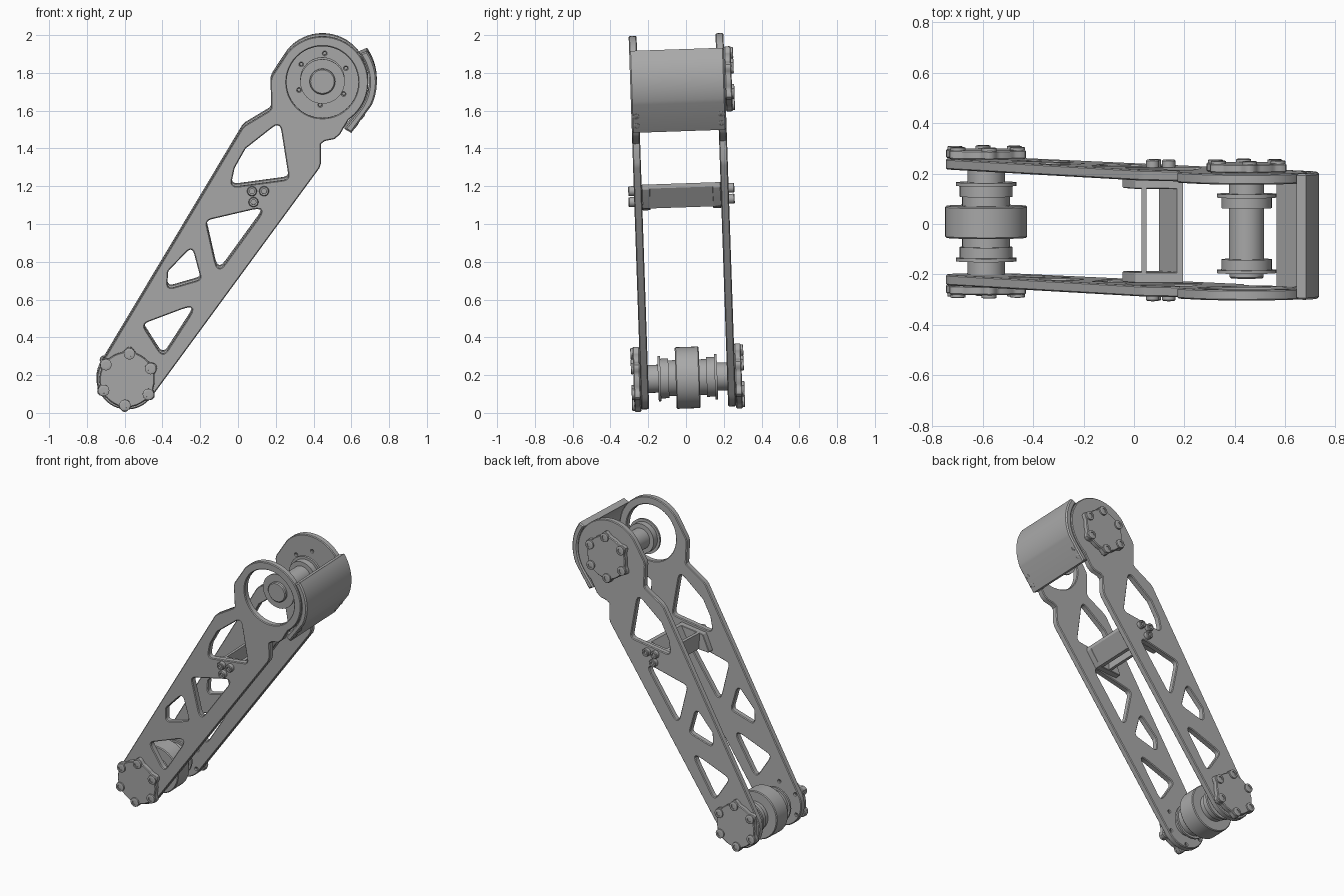
import bpy, bmesh, math
from mathutils import Matrix, Vector

old = bpy.data.objects.get("Cube")
if old:
    bpy.data.objects.remove(old, do_unlink=True)

grey = bpy.data.materials.new("machined_grey")
grey.use_nodes = True
COLOR = (0.40, 0.40, 0.40, 1)
grey.diffuse_color = COLOR
grey.node_tree.nodes["Principled BSDF"].inputs["Base Color"].default_value = COLOR

LOW = Vector((-0.587, 0.183))     # lower pivot (x, z)
TOP = Vector((0.447, 1.757))      # upper pivot (x, z)
INNER, OUTER = 0.209, 0.251       # side plate faces, measured from the mid plane
FRONT, BACK = Vector((0, -1, 0)), Vector((0, 1, 0))
LEAN = (Matrix.Translation((0, -0.019, 1.003)) @ Matrix.Rotation(0.034, 4, 'X')
        @ Matrix.Translation((0, 0, -1)))
parts = []


def finish(name, mesh, matrix):
    """Clean the mesh, place it in the leaning frame and colour it."""
    bm = bmesh.new()
    bm.from_mesh(mesh)
    bmesh.ops.remove_doubles(bm, verts=bm.verts, dist=0.0001)
    bmesh.ops.recalc_face_normals(bm, faces=bm.faces)
    bm.to_mesh(mesh)
    bm.free()
    mesh.transform(LEAN @ matrix)
    mesh.materials.clear()
    mesh.materials.append(grey)
    obj = bpy.data.objects.new(name, mesh)
    bpy.context.collection.objects.link(obj)
    parts.append(obj)


def arc(center, radius, start, end, steps):
    angles = [math.radians(start + (end - start) * i / steps) for i in range(steps + 1)]
    return [Vector((center[0] + radius * math.cos(a), center[1] + radius * math.sin(a)))
            for a in angles]


def circle(center, radius, steps=48):
    return arc(center, radius, 0, 360, steps)[:-1]


def rounded(points, radius, steps=5):
    """Polygon with its corners rounded off."""
    pts, out = [Vector(p) for p in points], []
    for i, p in enumerate(pts):
        a, b = pts[i - 1] - p, pts[(i + 1) % len(pts)] - p
        cut = min(radius / math.tan(a.angle(b) / 2), a.length * 0.45, b.length * 0.45)
        s, e = p + a.normalized() * cut, p + b.normalized() * cut
        for k in range(steps + 1):
            t = k / steps
            out.append(s * (1 - t) ** 2 + p * 2 * t * (1 - t) + e * t * t)
    return out


def slab(name, loops, y0, y1, bevel=0.005):
    """Extrude x-z loops (the first is the outline, others holes) from y0 to y1."""
    curve = bpy.data.curves.new(name, 'CURVE')
    curve.dimensions, curve.fill_mode = '2D', 'BOTH'
    curve.extrude = abs(y1 - y0) / 2 - bevel
    curve.bevel_depth, curve.offset, curve.bevel_resolution = bevel, -bevel, 0
    for loop in loops:
        spline = curve.splines.new('POLY')
        spline.points.add(len(loop) - 1)
        for point, p in zip(spline.points, loop):
            point.co = (p[0], p[1], 0, 1)
        spline.use_cyclic_u = True
    temp = bpy.data.objects.new(name + "_curve", curve)
    mesh = bpy.data.meshes.new_from_object(temp)
    bpy.data.objects.remove(temp)
    bpy.data.curves.remove(curve)
    finish(name, mesh, Matrix.Translation((0, (y0 + y1) / 2, 0)) @ Matrix.Rotation(math.pi / 2, 4, 'X'))


def lathe(name, profile, origin, axis, steps=48):
    """Revolve (radius, height) pairs around an axis through origin."""
    bm = bmesh.new()
    verts = [bm.verts.new((r, 0, h)) for r, h in profile]
    edges = [bm.edges.new(pair) for pair in zip(verts, verts[1:])]
    bmesh.ops.spin(bm, geom=verts + edges, cent=(0, 0, 0), axis=(0, 0, 1),
                   angle=math.tau, steps=steps, use_merge=True)
    mesh = bpy.data.meshes.new(name)
    bm.to_mesh(mesh)
    bm.free()
    turn = Vector(axis).to_track_quat('Z', 'Y').to_matrix().to_4x4()
    finish(name, mesh, Matrix.Translation(origin) @ turn)


def bolt(name, origin, axis, r, h):
    lathe(name, [(0, h * 0.6), (r * 0.5, h * 0.6), (r * 0.5, h), (r * 0.85, h),
                 (r, h * 0.85), (r, 0), (0, 0)], origin, axis, 20)


def bolt_circle(center):
    return [p for p in arc(center, 0.137, 85, 385, 5)]


# Side plates: the same lightened outline, the front one open at the upper pivot
outline = (arc(LOW, 0.16, 149, 324, 24)
           + [Vector(p) for p in ((0.43, 1.30), (0.44, 1.33), (0.44, 1.43), (0.46, 1.445),
                                  (0.51, 1.455), (0.54, 1.48), (0.56, 1.515))]
           + arc(TOP, 0.243, -55, 140, 36)
           + [Vector(p) for p in ((0.18, 1.79), (0.172, 1.765), (0.176, 1.62), (0.165, 1.605),
                                  (0.04, 1.53), (0.02, 1.51))])
windows = [
    rounded([(-0.04, 1.20), (-0.018, 1.302), (0.04, 1.405), (0.222, 1.548), (0.27, 1.242)], 0.03),
    rounded([(-0.17, 1.024), (0.153, 1.099), (-0.106, 0.742)], 0.03),
    rounded([(-0.243, 0.888), (-0.196, 0.712), (-0.375, 0.66), (-0.37, 0.755)], 0.025),
    rounded([(-0.508, 0.475), (-0.212, 0.586), (-0.397, 0.30)], 0.03),
]
low_holes = [circle(p, 0.008, 10) for p in bolt_circle(LOW)]
top_holes = [circle(p, 0.008, 10) for p in bolt_circle(TOP)]
slab("front_side_plate", [outline] + windows + low_holes + [circle(TOP, 0.19)], -OUTER, -INNER)
slab("back_side_plate", [outline] + windows + low_holes + top_holes, INNER, OUTER)


# Lobed bearing covers with six bolts each
def cover(name, center, axis):
    rim = []
    for i in range(96):
        a = math.tau * i / 96
        r = 0.146 + 0.027 * max(0, math.cos(6 * (a - math.radians(85)))) ** 1.5
        rim.append(center + Vector((math.cos(a), math.sin(a))) * r)
    slab(name, [rim], axis.y * OUTER, axis.y * (OUTER + 0.036))
    for p in bolt_circle(center):
        bolt(name + "_bolt", (p.x, axis.y * (OUTER + 0.034), p.y), axis, 0.03, 0.014)


cover("lower_front_cover", LOW, FRONT)
cover("lower_back_cover", LOW, BACK)
cover("upper_back_cover", TOP, BACK)

# Lower axle: central drum with mirrored collars, flanges and shaft ends
half = [(0.074, INNER), (0.074, 0.157), (0.12, 0.157), (0.12, 0.143), (0.105, 0.143),
        (0.105, 0.10), (0.095, 0.10), (0.095, 0.0635), (0.158, 0.0635), (0.163, 0.058)]
lathe("lower_axle", [(0, INNER)] + half + [(r, -h) for r, h in reversed(half)] + [(0, -INNER)],
      (LOW.x, 0, LOW.y), BACK)

# Upper axle: plain shaft with two flanged bearings, free at the front
lathe("upper_axle", [(0, INNER), (0.07, INNER), (0.07, 0.165), (0.118, 0.165), (0.118, 0.15),
                     (0.10, 0.15), (0.10, 0.108), (0.07, 0.108), (0.07, -0.095), (0.10, -0.095),
                     (0.10, -0.137), (0.118, -0.137), (0.118, -0.15), (0.068, -0.15),
                     (0.068, -0.165), (0.062, -0.171), (0, -0.171)], (TOP.x, 0, TOP.y), BACK)

# Curved guard shell beside the upper pivot, screwed on near its lower edge
guard = (arc(TOP, 0.288, 35, -25, 16) + [Vector((0.60, 1.488)), Vector((0.565, 1.508))]
         + arc(TOP, 0.247, -40, 37, 16))
slab("guard", [guard], -OUTER, OUTER, 0.008)
for y in (-0.225, 0.225):
    for x, z in ((0.663, 1.572), (0.626, 1.523)):
        bolt("guard_screw", (x - 0.004, y, z + 0.003), (0.8, 0, -0.6), 0.017, 0.007)

# Cross bracket: two end flanges joined by a thin web and a slanted plate
flange = rounded([(-0.05, 1.075), (0.005, 1.19), (0.195, 1.212), (0.195, 1.185), (0.125, 1.085)], 0.01)
for side in (-1, 1):
    slab("bracket_flange", [flange], side * INNER, side * 0.165, 0.003)
slab("bracket_web", [[(0.03, 1.085), (0.03, 1.193), (0.05, 1.195), (0.05, 1.085)]],
     -INNER, INNER, 0.002)
slab("bracket_slant", [[(0.125, 1.085), (0.195, 1.19), (0.195, 1.212), (0.17, 1.209), (0.10, 1.085)]],
     -INNER, INNER, 0.002)
for axis in (FRONT, BACK):
    for x, z in ((0.074, 1.18), (0.138, 1.18), (0.082, 1.122)):
        bolt("bracket_bolt", (x, axis.y * OUTER, z), axis, 0.026, 0.03)

# Smooth round surfaces, keep machined edges crisp
for obj in parts:
    obj.select_set(True)
bpy.context.view_layer.objects.active = parts[0]
bpy.ops.object.shade_smooth_by_angle(angle=math.radians(30))
